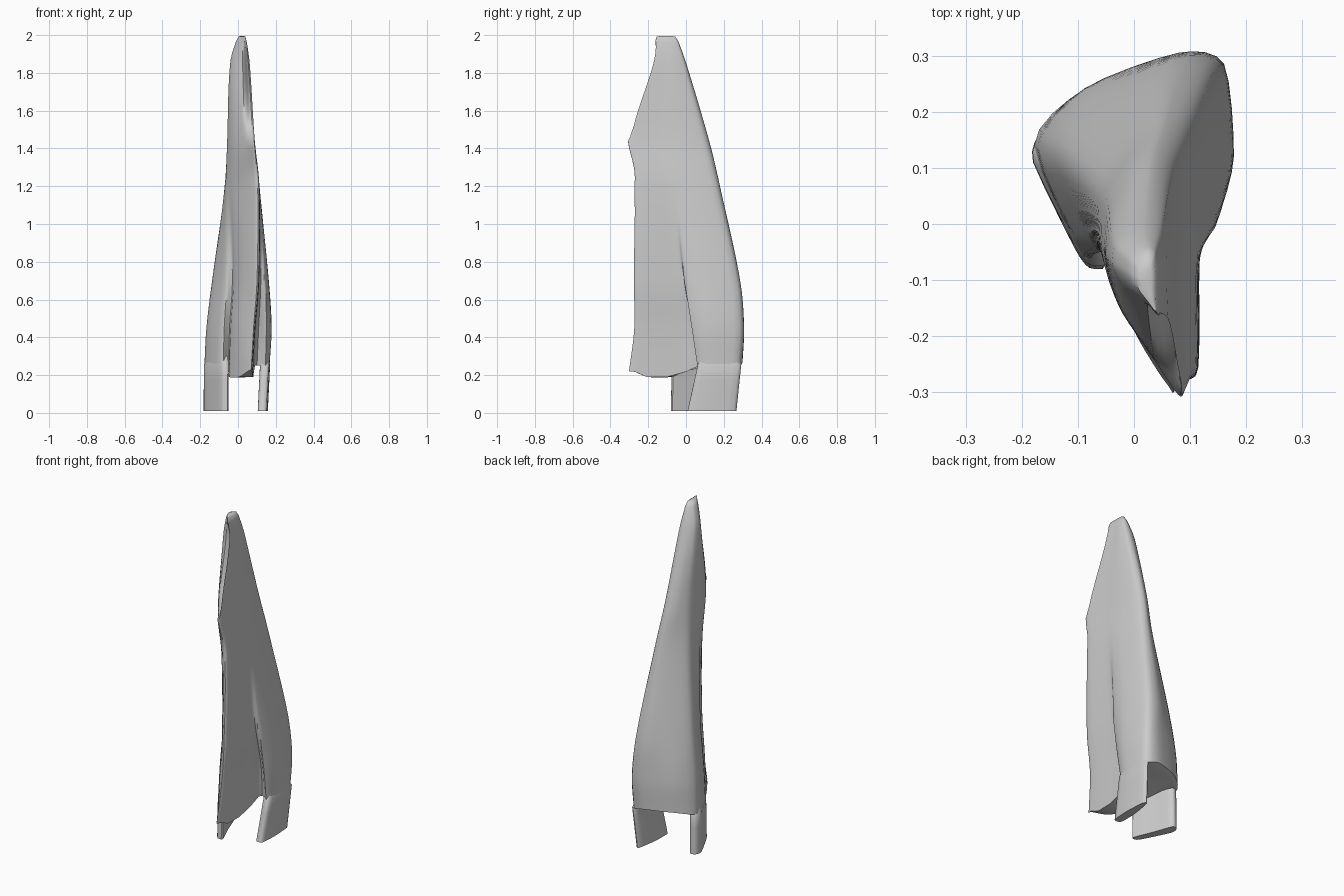
import bpy, bmesh, math
from mathutils import Vector

if "Cube" in bpy.data.objects:
    bpy.data.objects.remove(bpy.data.objects["Cube"])

# Cloak cross-sections, counter-clockwise from the front fold
BASE = [(.06, -.287), (.075, -.275), (.09, .07), (.145, .06), (.167, .13), (.155, .275), (.07, .298),
        (-.09, .24), (-.178, .14), (-.09, -.06), (-.05, -.02), (-.047, -.08), (.005, -.2)]
LOW = [(.07, -.262), (.09, -.25), (.10, .05), (.15, .03), (.178, .12), (.16, .285), (.08, .305),
       (-.085, .24), (-.167, .13), (-.085, -.05), (-.045, -.03), (-.035, -.09), (.01, -.19)]
MID = [(.085, -.265), (.11, -.257), (.115, -.02), (.145, -.005), (.163, .10), (.14, .268), (.06, .283),
       (-.06, .215), (-.137, .12), (-.07, -.04), (-.03, -.045), (-.02, -.09), (.02, -.18)]
CHEST = [(.09, -.268), (.112, -.258), (.112, -.10), (.114, -.04), (.112, .03), (.095, .155), (.05, .18),
         (-.01, .14), (-.068, .07), (-.064, -.03), (-.045, -.08), (-.02, -.13), (.03, -.2)]
NECK = [(.078, -.305), (.088, -.29), (.085, -.15), (.085, -.08), (.083, 0), (.07, .095), (.035, .12),
        (-.01, .095), (-.048, .04), (-.057, -.04), (-.045, -.10), (-.02, -.16), (.035, -.24)]
HEM_Z = [.225, .22, .25, .25, .25, .25, .27, .27, .25, .25, .22, .19, .19]


def scaled(section, xc, sx, yc, sy):
    return [(xc + sx * (x - .015), yc + sy * (y + .09)) for x, y in section]


LEVELS = [(.22, BASE), (.45, LOW), (.7, MID), (1.2, CHEST), (1.45, NECK),
          (1.86, scaled(NECK, .01, .7, -.088, .41)), (2.0, scaled(NECK, .02, .28, -.105, .25))]


def hermite(p0, p1, m0, m1, t):
    return ((2*t**3 - 3*t*t + 1) * p0 + (t**3 - 2*t*t + t) * m0
            + (3*t*t - 2*t**3) * p1 + (t**3 - t*t) * m1)


def section_at(z):
    """Interpolate the sections smoothly along the height."""
    zs = [l[0] for l in LEVELS]
    i = max(k for k in range(len(zs) - 1) if zs[k] <= z + 1e-6)
    h = zs[i + 1] - zs[i]
    out = []
    for k in range(len(BASE)):
        P = [Vector(l[1][k]) for l in LEVELS]

        def slope(j):
            a, b = max(j - 1, 0), min(j + 1, len(zs) - 1)
            return (P[b] - P[a]) / (zs[b] - zs[a])
        out.append(hermite(P[i], P[i + 1], slope(i) * h, slope(i + 1) * h, (z - zs[i]) / h))
    return out


def round_loop(pts, sub=4, tension=.38):
    """Closed spline through the points."""
    n, out = len(pts), []
    for i in range(n):
        a, b, c, d = pts[i - 1], pts[i], pts[(i + 1) % n], pts[(i + 2) % n]
        for s in range(sub):
            out.append(hermite(b, c, (c - a) * tension, (d - b) * tension, s / sub))
    return out


def loft(name, rings):
    bm = bmesh.new()
    vr = [[bm.verts.new(p) for p in r] for r in rings]
    n = len(vr[0])
    for a, b in zip(vr, vr[1:]):
        for i in range(n):
            bm.faces.new((a[i], a[(i + 1) % n], b[(i + 1) % n], b[i]))
    caps = [bm.faces.new(vr[0][::-1]), bm.faces.new(vr[-1])]
    bmesh.ops.triangulate(bm, faces=caps)
    bmesh.ops.recalc_face_normals(bm, faces=bm.faces)
    me = bpy.data.meshes.new(name)
    bm.to_mesh(me)
    bm.free()
    ob = bpy.data.objects.new(name, me)
    bpy.context.collection.objects.link(ob)
    bpy.context.view_layer.objects.active = ob
    bpy.ops.object.select_all(action='DESELECT')
    ob.select_set(True)
    bpy.ops.object.shade_smooth_by_angle(angle=math.radians(50))
    return ob


# Hooded cloak body, with uneven hem, brim tip and recessed hood opening
rings = []
N = 54
for r in range(N + 1):
    z = .22 + 1.78 * r / N
    pts = section_at(z)
    if 1.2 < z < 1.45:
        for k in (0, 1):
            pts[k].y += .014 * math.sin(math.pi * (z - 1.2) / .25)
    if 1.46 < z < 1.96:
        pts[0].y += .085 * math.sqrt(math.sin(math.pi * (z - 1.46) / .5))
    fade = max(0, 1 - (z - .22) / .25)
    ring = round_loop([Vector((p.x, p.y, z + (HEM_Z[k] - .22) * fade))
                       for k, p in enumerate(pts)])
    for j, drop in ((5, .035), (6, .045), (7, .025)):    # sagging side of the front fold
        ring[j].z -= drop * fade
    rings.append(ring)
# Hem edge turned under at the back
under = [p.copy() for p in rings[0]]
for j in range(22, 32):
    s = math.sin(math.pi * (j - 21) / 11)
    under[j] += Vector((.015, -.04, -.012)) * s
rings.insert(0, under)
# Softly pinched crown
c = sum(rings[-1], Vector()) / len(rings[-1])
rings[-1] = [c + (p - c) * .92 - Vector((0, 0, .008)) for p in rings[-1]]
rings.append([c + (p - c) * .5 for p in rings[-1]])
loft("cloak", rings)

# Side panels hanging below the hem, their tops tucked inside the cloak
LEFT = [(-.05, -.072), (-.08, -.078), (-.105, -.045), (-.18, .11), (-.172, .155), (-.14, .16), (-.10, .05)]
RIGHT = [(.12, .01), (.15, .015), (.158, .12), (.15, .25), (.128, .262), (.107, .14), (.105, .03)]


def panel(name, outline, dx, sy, dy, tuck):
    rows = []
    for z in (.01, .09, .17, .255, .3):
        t = min((z - .01) / .245, 1)
        row = round_loop([Vector((x + dx * t, y * (1 + (sy - 1) * t) + dy * t, z))
                          for x, y in outline], 3, .3)
        if z > .26:
            c = sum(row, Vector()) / len(row)
            row = [c + (p - c) * .75 + Vector((tuck, 0, 0)) for p in row]
        rows.append(row)
    loft(name, rows)


panel("left_panel", LEFT, .001, .97, .003, .012)
panel("right_panel", RIGHT, .012, .89, .055, -.012)
